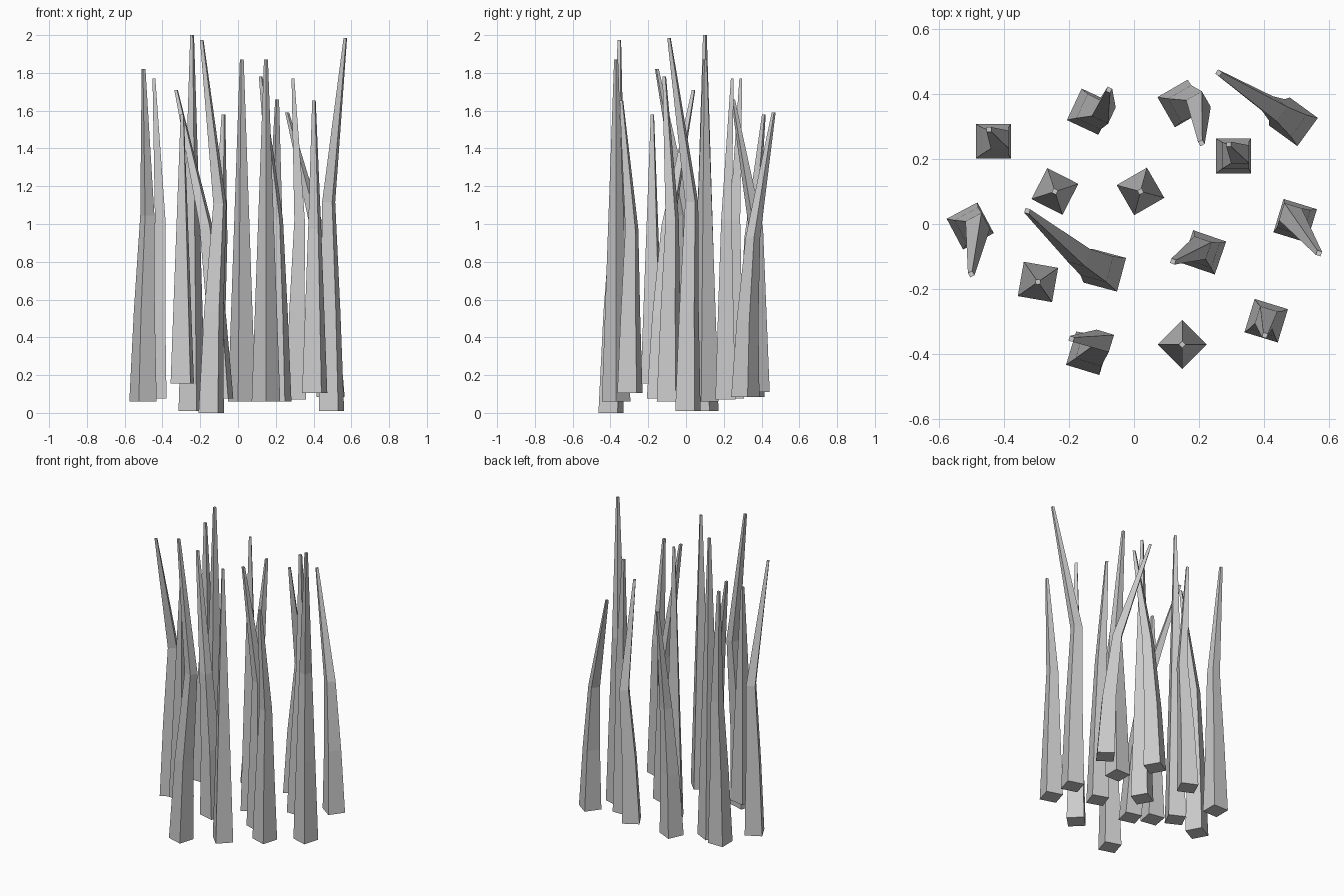
import bpy, bmesh
from math import radians
from mathutils import Matrix, Vector

BASE, TIP = 0.107, 0.015      # square side at the foot and at the tip


def stalk(name, x, y, z0, z1, yaw, bend=(0, 0), tip=(0, 0)):
    """Tapered four-sided stalk; bend and tip are sideways shifts of the upper rings."""
    bend, tip = Vector(bend), Vector(tip)
    rings = [(0, Vector((0, 0))), (0.27, bend * 0.3), (0.56, bend), (1, tip)]
    rot = Matrix.Rotation(radians(yaw), 2)
    bm = bmesh.new()
    prev = None
    for t, off in rings:
        h = (BASE + (TIP - BASE) * t) / 2
        ring = []
        for c in ((-h, -h), (h, -h), (h, h), (-h, h)):
            p = rot @ Vector(c) + off
            ring.append(bm.verts.new((x + p.x, y + p.y, z0 + (z1 - z0) * t)))
        if prev is None:
            bm.faces.new(ring[::-1])
        else:
            for i in range(4):
                j = (i + 1) % 4
                bm.faces.new((prev[i], prev[j], ring[j], ring[i]))
        prev = ring
    bm.faces.new(prev)
    mesh = bpy.data.meshes.new(name)
    bm.to_mesh(mesh)
    bm.free()
    bpy.context.collection.objects.link(bpy.data.objects.new(name, mesh))


# Straight stalks: x, y, foot height, tip height, yaw
for i, s in enumerate([
    (-0.243, 0.10, 0.01, 2.00, -27),
    (0.02, 0.10, 0.06, 1.87, 30),
    (-0.295, -0.178, 0.155, 1.58, -10),
    (0.148, -0.37, 0.06, 1.87, 45),
]):
    stalk(f"straight_stalk_{i + 1}", *s)

# Bent stalks: the same, then sideways shift of the bend and of the tip
for i, s in enumerate([
    (-0.432, 0.254, 0.075, 1.77, 0, (0.02, 0.005), (-0.013, 0.036)),
    (0.306, 0.209, 0.07, 1.77, 0, (0.02, 0.005), (-0.015, 0.036)),
    (-0.135, 0.345, 0.085, 1.58, -25, (0.042, 0), (0.058, 0.067)),
    (0.145, 0.37, 0.11, 1.66, 30, (0.053, 0), (0.062, -0.121)),
    (0.49, 0.314, 0.085, 1.59, -36, (-0.058, 0.04), (-0.23, 0.15)),
    (-0.503, -0.006, 0.06, 1.82, 28, (0.023, 0.003), (0.003, -0.148)),
    (-0.09, -0.142, 0.075, 1.71, -15, (-0.08, 0.046), (-0.238, 0.182)),
    (0.215, -0.087, 0.06, 1.78, -19, (-0.012, 0.014), (-0.095, -0.028)),
    (0.495, 0.01, 0.01, 1.985, -17, (-0.015, 0.02), (0.073, -0.10)),
    (-0.142, -0.397, 0.0, 1.975, -17, (0.046, 0.038), (-0.05, 0.044)),
    (0.406, -0.297, 0.105, 1.655, -17, (0, 0.01), (-0.004, -0.045)),
]):
    stalk(f"bent_stalk_{i + 1}", *s)
